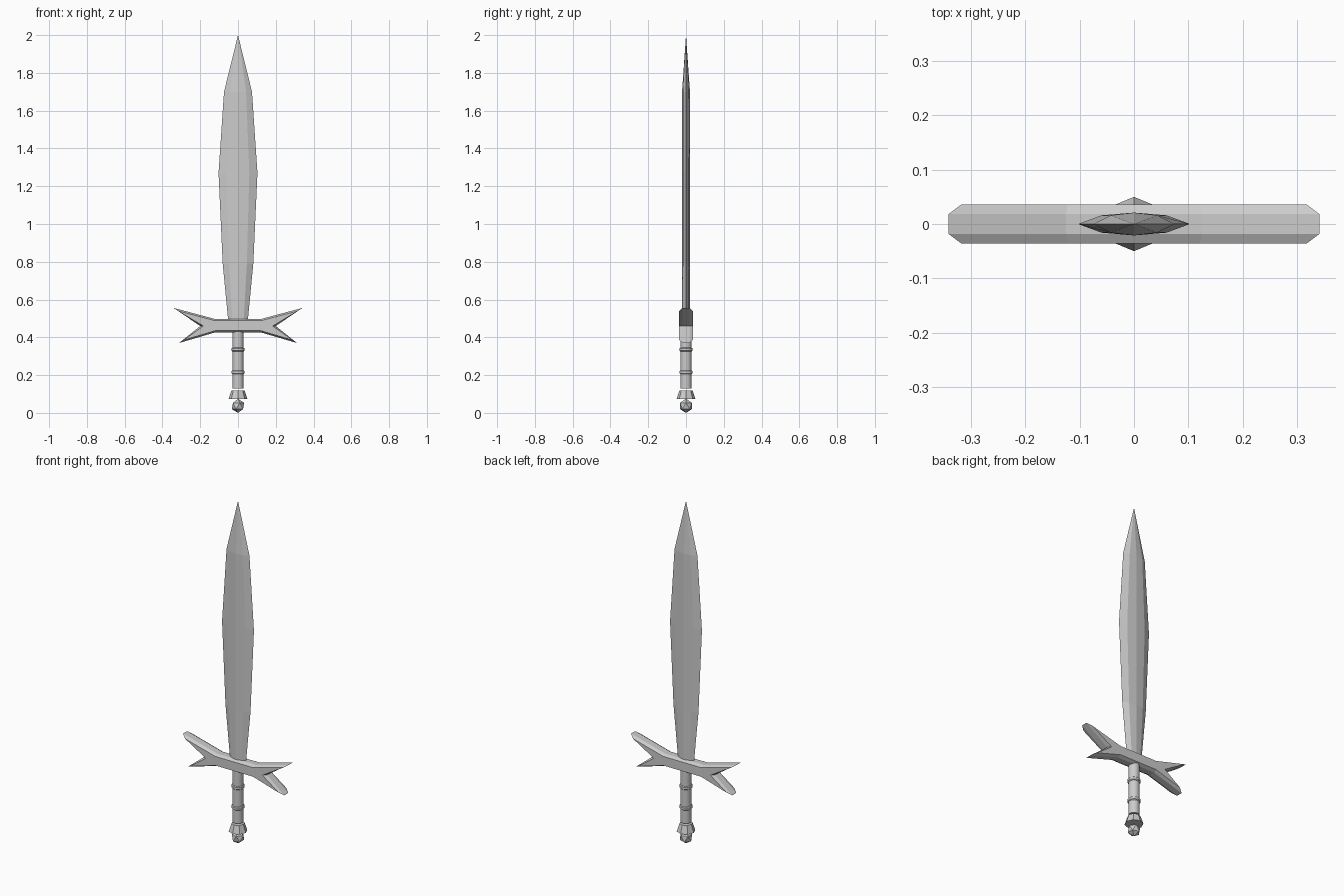
import bpy, bmesh, math

if "Cube" in bpy.data.objects:
    bpy.data.objects.remove(bpy.data.objects["Cube"])


def finish(name, bm, smooth=False):
    bmesh.ops.recalc_face_normals(bm, faces=bm.faces)
    mesh = bpy.data.meshes.new(name)
    bm.to_mesh(mesh)
    bm.free()
    for p in mesh.polygons:
        p.use_smooth = smooth
    obj = bpy.data.objects.new(name, mesh)
    bpy.context.collection.objects.link(obj)
    return obj


def loft(name, loops, tip=None, smooth=False):
    """Skin matching loops of points; cap the ends, or close to a tip."""
    bm = bmesh.new()
    rings = [[bm.verts.new(p) for p in loop] for loop in loops]
    n = len(rings[0])
    for a, b in zip(rings, rings[1:]):
        for i in range(n):
            j = (i + 1) % n
            bm.faces.new((a[i], a[j], b[j], b[i]))
    bm.faces.new(rings[0])
    if tip:
        t = bm.verts.new(tip)
        for i in range(n):
            bm.faces.new((rings[-1][i], rings[-1][(i + 1) % n], t))
    else:
        bm.faces.new(rings[-1])
    return finish(name, bm, smooth)


def lathe(name, profile, sides, smooth=False):
    angles = [2 * math.pi * i / sides for i in range(sides)]
    return loft(name, [[(r * math.cos(a), r * math.sin(a), z) for a in angles]
                       for r, z in profile], smooth=smooth)


# Leaf-shaped blade with bevelled edges and a central ridge
def section(w, z):
    return [(x * w, y, z) for x, y in
            [(1, 0), (.58, .016), (0, .021), (-.58, .016),
             (-1, 0), (-.58, -.016), (0, -.021), (.58, -.016)]]


loft("blade", [section(w, z) for w, z in
               [(.05, .46), (.053, .5), (.081, .79), (.103, 1.27), (.074, 1.7)]],
     tip=(0, 0, 2))


# Forked crossguard with chamfered front and back
def guard_loop(half, y):
    return [(x, y, z) for x, z in half] + [(-x, y, z) for x, z in reversed(half)]


outer = [(.125, .425), (.312, .37), (.2, .46), (.342, .556), (.125, .498)]
inner = [(.122, .435), (.287, .386), (.183, .46), (.318, .54), (.122, .488)]
loft("crossguard", [guard_loop(p, y) for p, y in
                    [(inner, -.036), (outer, -.018), (outer, .018), (inner, .036)]])

# Round grip and its two raised bands
grip = lathe("grip", [(.03, .128), (.03, .44)], 16, True)
bands = [lathe("grip_band", [(.029, z - .011), (.035, z - .006),
                             (.035, z + .006), (.029, z + .011)], 16, True)
         for z in (.215, .335)]
for obj in [grip] + bands:
    bpy.ops.object.select_all(action='DESELECT')
    obj.select_set(True)
    bpy.context.view_layer.objects.active = obj
    bpy.ops.object.shade_smooth_by_angle(angle=math.radians(40))

# Flared octagonal collar
lathe("pommel_collar", [(.05, .073), (.035, .119)], 8)

# Faceted pommel ball
bm = bmesh.new()
bmesh.ops.create_icosphere(bm, subdivisions=1, radius=.037)
bmesh.ops.translate(bm, verts=bm.verts, vec=(0, 0, .037))
finish("pommel_ball", bm)
